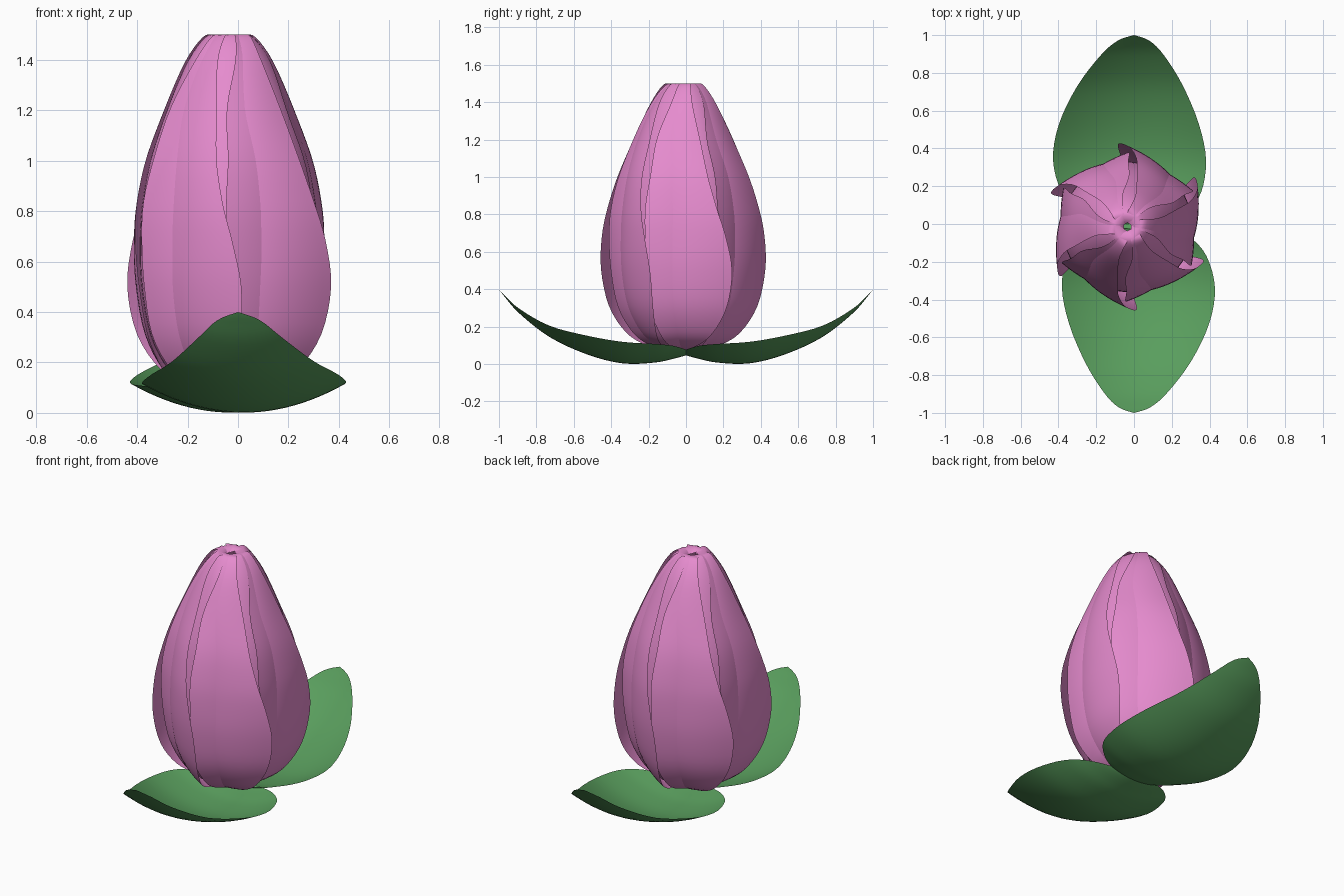
import bpy, bmesh, math
from mathutils import Matrix, Vector

if "Cube" in bpy.data.objects:
    bpy.data.objects.remove(bpy.data.objects["Cube"])


def material(name, color):
    m = bpy.data.materials.new(name)
    m.diffuse_color = (*color, 1)
    m.use_nodes = True
    m.node_tree.nodes["Principled BSDF"].inputs["Base Color"].default_value = m.diffuse_color
    return m


def smooth_rows(rows, steps):
    """Catmull-Rom interpolation through rows of numbers."""
    pts = [rows[0]] + rows + [rows[-1]]
    out = []
    for i in range(1, len(pts) - 2):
        for k in range(steps):
            t = k / steps
            out.append([0.5 * (2 * b + (c - a) * t + (2 * a - 5 * b + 4 * c - d) * t * t
                               + (3 * b - a - 3 * c + d) * t ** 3)
                        for a, b, c, d in zip(*pts[i - 1:i + 3])])
    return out + [rows[-1]]


def sheet(name, sections, mat, transform):
    """Skin a grid of cross-sections into one smooth sheet."""
    bm = bmesh.new()
    grid = [[bm.verts.new(transform @ Vector(p)) for p in sec] for sec in sections]
    for a, b in zip(grid, grid[1:]):
        for i in range(len(a) - 1):
            bm.faces.new((a[i], a[i + 1], b[i + 1], b[i]))
    bmesh.ops.remove_doubles(bm, verts=bm.verts[:], dist=0.0005)
    for f in bm.faces:
        f.smooth = True
    me = bpy.data.meshes.new(name)
    bm.to_mesh(me)
    bm.free()
    me.materials.append(mat)
    bpy.context.collection.objects.link(bpy.data.objects.new(name, me))


pink = material("petal_pink", (0.79, 0.26, 0.62))
green = material("leaf_green", (0.10, 0.34, 0.11))
US = [i / 12 - 1 for i in range(25)]

# Petals: midline radius, height, half width, sideways shift, cup curvature
PETAL = [
    [0.05, 0.07, 0.02, 0.00, 1.5],
    [0.14, 0.10, 0.15, 0.01, 1.5],
    [0.23, 0.17, 0.25, 0.025, 1.4],
    [0.305, 0.31, 0.335, 0.035, 1.25],
    [0.34, 0.50, 0.37, 0.04, 1.15],
    [0.345, 0.68, 0.365, 0.025, 1.1],
    [0.335, 0.84, 0.338, 0.005, 1.15],
    [0.305, 1.02, 0.285, -0.005, 1.4],
    [0.245, 1.21, 0.218, -0.01, 2.0],
    [0.165, 1.39, 0.135, 0.00, 2.6],
    [0.09, 1.488, 0.08, 0.01, 3.0],
    [0.045, 1.498, 0.05, 0.015, 3.0],
    [0.01, 1.475, 0.00, 0.02, 3.0],
]
petal_sections = []
for r, z, w, s, cup in smooth_rows(PETAL, 4):
    ts = [max(w, 0) * u + s for u in US]
    petal_sections.append([(r - cup * t * t + 0.04 * t, t, z) for t in ts])
for k in range(6):
    place = Matrix.Translation((-0.035, -0.015, 0)) @ Matrix.Rotation(math.radians(-92 + 60 * k), 4, 'Z')
    sheet(f"petal_{k + 1}", petal_sections, pink, place)

# Leaves: distance along y, height, half width, edge lift
LEAF = [
    [-0.03, 0.06, 0.00, 0.00],
    [0.00, 0.047, 0.17, 0.03],
    [0.07, 0.028, 0.29, 0.07],
    [0.17, 0.008, 0.37, 0.10],
    [0.34, 0.004, 0.405, 0.115],
    [0.53, 0.052, 0.37, 0.10],
    [0.73, 0.145, 0.28, 0.06],
    [0.89, 0.27, 0.17, 0.025],
    [0.97, 0.36, 0.085, 0.007],
    [1.00, 0.40, 0.00, 0.00],
]
leaf_sections = []
for y, z, w, lift in smooth_rows(LEAF, 4):
    w = max(w, 0)
    shift = -0.027 * math.sin(math.pi * min(max(y, 0), 1))
    leaf_sections.append([(w * u + shift, y, z + lift * u * u) for u in US])
for name, angle in (("back_leaf", 0), ("front_leaf", math.pi)):
    sheet(name, leaf_sections, green, Matrix.Rotation(angle, 4, 'Z'))
